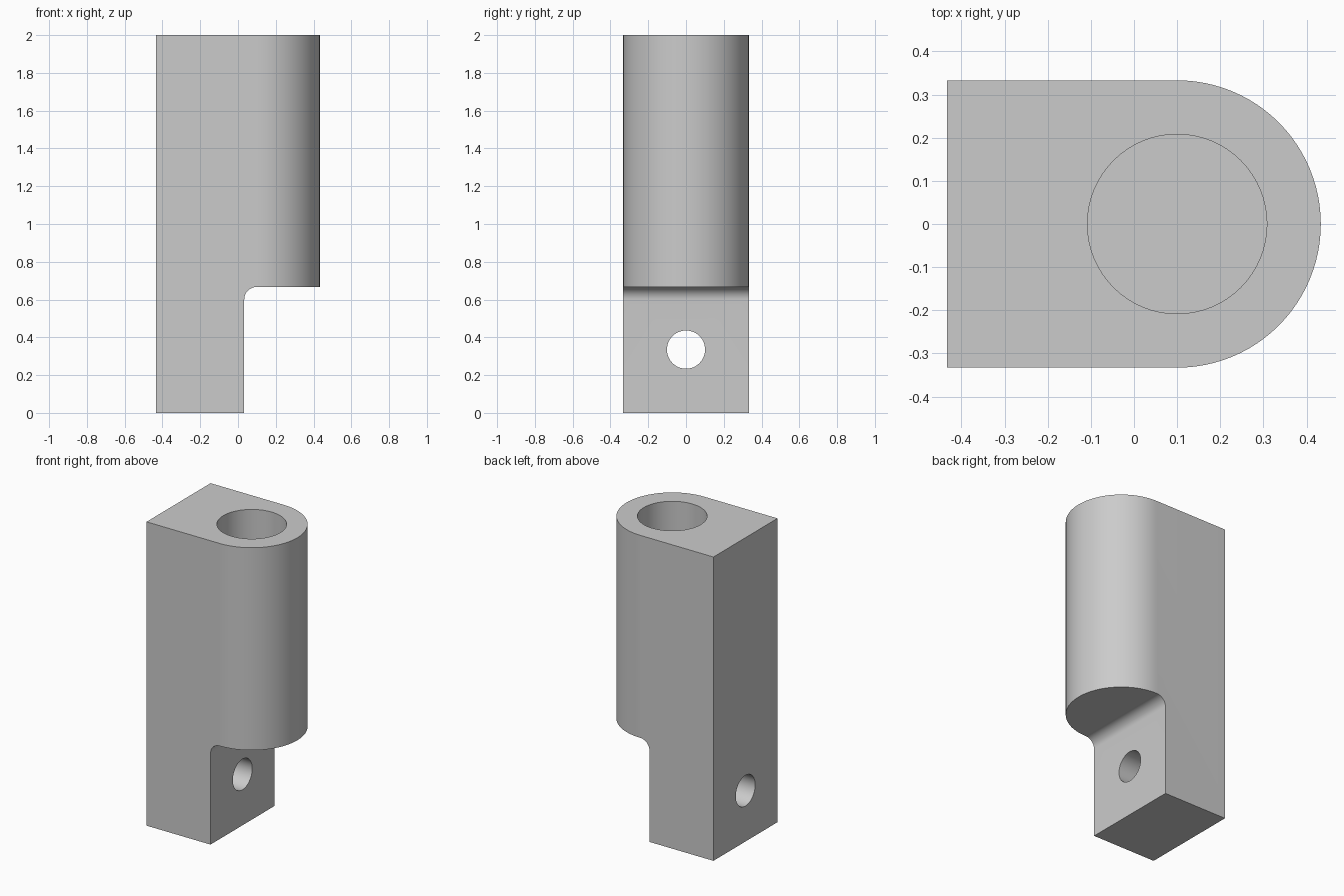
import bpy, bmesh
from math import pi, cos, sin, radians
from mathutils import Matrix, Vector

cube = bpy.data.objects.get("Cube")
if cube:
    bpy.data.objects.remove(cube, do_unlink=True)

LEFT, AXIS_X, RADIUS = -0.433, 0.1, 0.333   # flat back, barrel axis, barrel radius
TOP, SHOULDER = 2.0, 0.667                  # total height, underside of barrel
TONGUE, FILLET = 0.033, 0.067               # tongue face and inner corner radius

grey = bpy.data.materials.new("light grey")
grey.use_nodes = True
colour = (0.6, 0.6, 0.6, 1)
grey.diffuse_color = colour
grey.node_tree.nodes["Principled BSDF"].inputs["Base Color"].default_value = colour


def arc(cx, cy, r, start, end, steps):
    angles = [radians(start + (end - start) * i / steps) for i in range(steps + 1)]
    return [(cx + r * cos(a), cy + r * sin(a)) for a in angles]


def prism(name, outline, place, sweep):
    """Extrude a closed 2D outline, mapped to 3D by place, along sweep."""
    bm = bmesh.new()
    face = bm.faces.new([bm.verts.new(place(u, v)) for u, v in outline])
    grown = bmesh.ops.extrude_face_region(bm, geom=[face])
    verts = [g for g in grown["geom"] if isinstance(g, bmesh.types.BMVert)]
    bmesh.ops.translate(bm, verts=verts, vec=Vector(sweep))
    bmesh.ops.recalc_face_normals(bm, faces=bm.faces)
    mesh = bpy.data.meshes.new(name)
    bm.to_mesh(mesh)
    bm.free()
    mesh.materials.append(grey)
    obj = bpy.data.objects.new(name, mesh)
    bpy.context.collection.objects.link(obj)
    return obj


def cut(target, cutter):
    mod = target.modifiers.new(cutter.name, "BOOLEAN")
    mod.operation, mod.solver, mod.object = "DIFFERENCE", "EXACT", cutter
    bpy.context.view_layer.objects.active = target
    bpy.ops.object.modifier_apply(modifier=mod.name)
    bpy.data.objects.remove(cutter, do_unlink=True)


# Body: square back, half-round front, full height
plan = [(LEFT, RADIUS), (LEFT, -RADIUS)] + arc(AXIS_X, 0, RADIUS, -90, 90, 48)
body = prism("clevis_body", plan, lambda u, v: (u, v, 0), (0, 0, TOP))

# Notch below the barrel, with a rounded inner corner
notch = [(TONGUE, -0.1), (0.6, -0.1), (0.6, SHOULDER)]
notch += arc(TONGUE + FILLET, SHOULDER - FILLET, FILLET, 90, 180, 12)
cut(body, prism("notch", notch, lambda u, v: (u, -0.5, v), (0, 1, 0)))

# Blind socket in the top
socket = arc(AXIS_X, 0, 0.208, 0, 360, 64)[:-1]
cut(body, prism("socket", socket, lambda u, v: (u, v, 1.0), (0, 0, 1.2)))

# Pin hole through the tongue
pin = arc(0, 0.335, 0.101, 0, 360, 48)[:-1]
cut(body, prism("pin_hole", pin, lambda u, v: (-0.6, u, v), (0.9, 0, 0)))

# Smooth curved walls, crisp edges
bpy.ops.object.select_all(action="DESELECT")
body.select_set(True)
bpy.context.view_layer.objects.active = body
bpy.ops.object.shade_smooth_by_angle(angle=radians(30))
